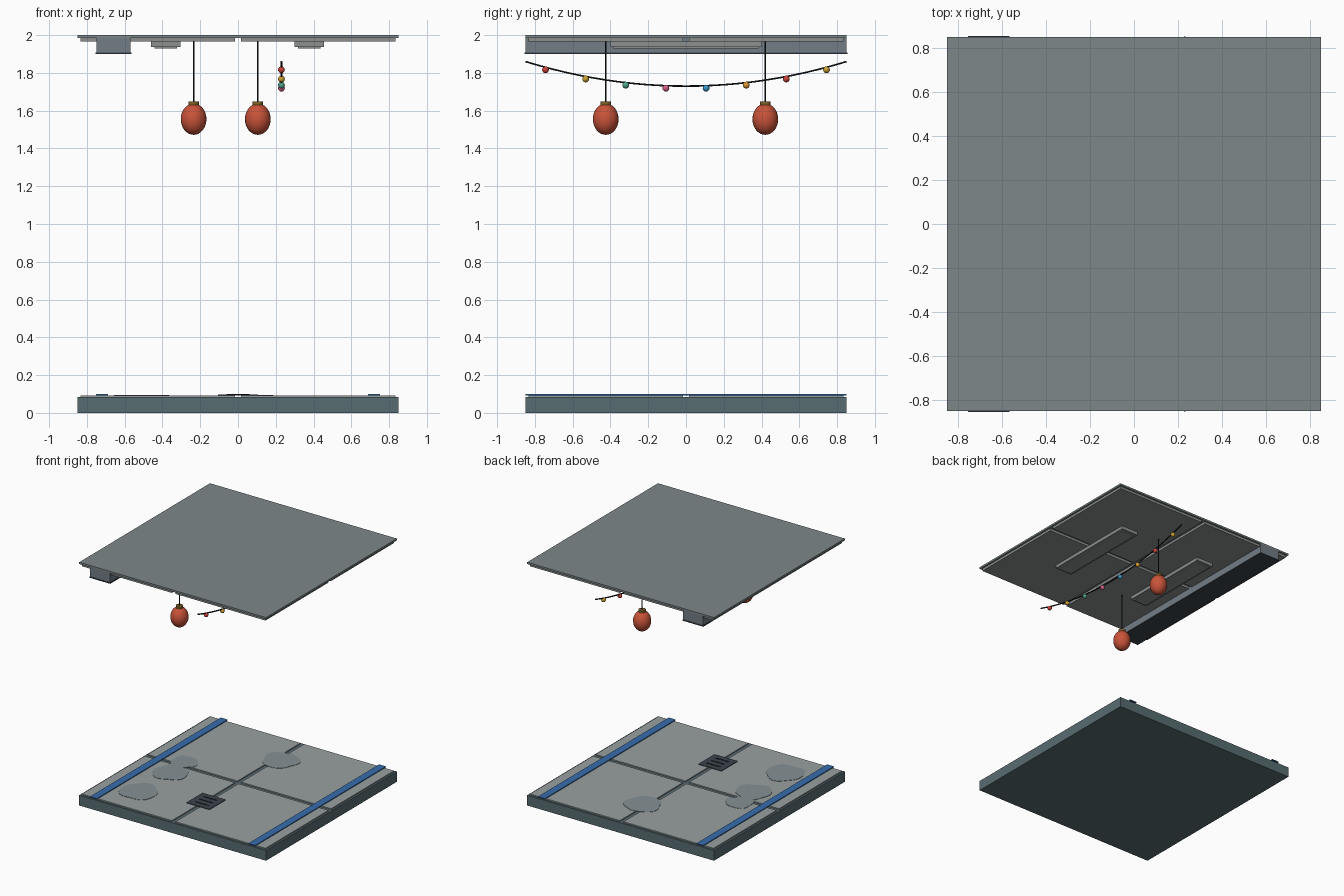
import bpy, math
from mathutils import Vector

if "Cube" in bpy.data.objects:
    bpy.data.objects.remove(bpy.data.objects["Cube"])

def mat(name, r, g, b):
    m = bpy.data.materials.new(name)
    m.diffuse_color = [(c / 255) ** 2.2 for c in (r, g, b)] + [1]
    m.use_nodes = True
    m.node_tree.nodes["Principled BSDF"].inputs["Base Color"].default_value = m.diffuse_color
    return m

SLAB = mat("slab_teal_grey", 88, 108, 112)
CEIL = mat("ceiling_grey", 124, 134, 136)
TILE = mat("tile_grey", 152, 160, 160)
PANEL = mat("panel_grey", 140, 142, 142)
DUCT = mat("duct_grey", 112, 124, 132)
DARK = mat("dark_metal", 62, 70, 78)
BLACK = mat("black", 30, 32, 36)
BLUE = mat("blue", 58, 108, 172)
PUDDLE = mat("puddle_grey", 132, 143, 146)
RED = mat("lantern_red", 200, 84, 60)
BRASS = mat("brass", 130, 100, 45)
BULBS = [mat("bulb_" + n, *c) for n, c in (
    ("red", (205, 70, 60)), ("gold", (205, 160, 50)), ("teal", (80, 165, 140)),
    ("pink", (215, 95, 140)), ("blue", (60, 150, 200)), ("orange", (220, 150, 50)))]

def finish(o, name, m):
    o.name = name
    o.data.materials.append(m)
    return o

def box(name, x0, x1, y0, y1, z0, z1, m):
    bpy.ops.mesh.primitive_cube_add(size=1, location=((x0+x1)/2, (y0+y1)/2, (z0+z1)/2))
    o = bpy.context.object
    o.scale = (x1-x0, y1-y0, z1-z0)
    return finish(o, name, m)

def rod(name, x, y, z0, z1, r, m, n=16):
    bpy.ops.mesh.primitive_cylinder_add(vertices=n, radius=r, depth=z1-z0, location=(x, y, (z0+z1)/2))
    return finish(bpy.context.object, name, m)

def ball(name, loc, rx, rz, m, seg=24, rings=16):
    bpy.ops.mesh.primitive_uv_sphere_add(segments=seg, ring_count=rings, radius=1, location=loc)
    o = bpy.context.object
    o.scale = (rx, rx, rz)
    bpy.ops.object.shade_smooth()
    return finish(o, name, m)

# floor and ceiling slabs, each with four panels split by a cross-shaped groove
box("floor_slab", -.85, .85, -.85, .85, 0, .084, SLAB)
box("ceiling_slab", -.85, .85, -.85, .85, 1.985, 2, CEIL)
for sx in (-1, 1):
    for sy in (-1, 1):
        xs = sorted((sx*.017, sx*.835))
        ys = sorted((sy*.017, sy*.835))
        box("floor_tile", *xs, *ys, .084, .093, TILE)
        box("ceiling_panel", *xs, *ys, 1.965, 1.985, PANEL)

# blue floor strips
for x in (-.72, .72):
    box("floor_strip", x-.031, x+.031, -.85, .85, .093, .1, BLUE)

# drain grate with bars
box("drain_plate", -.105, .105, -.52, -.31, .093, .098, DARK)
for i in (-1, 0, 1):
    box("drain_slot", -.06, .06, -.421+i*.055, -.409+i*.055, .098, .1, BLACK)

# thin puddles with a gently wavy outline
def puddle(x, y, r, phase):
    n = 28
    ring = []
    for i in range(n):
        a = 2*math.pi*i/n
        q = r*(1 + .06*math.sin(3*a+phase) + .04*math.sin(5*a+2*phase))
        ring.append((x+q*math.cos(a), y+q*math.sin(a)))
    verts = [(*p, z) for z in (.0925, .0955) for p in ring]
    faces = [tuple(reversed(range(n))), tuple(range(n, 2*n))]
    faces += [(i, (i+1) % n, n+(i+1) % n, n+i) for i in range(n)]
    me = bpy.data.meshes.new("puddle")
    me.from_pydata(verts, [], faces)
    o = bpy.data.objects.new("puddle", me)
    bpy.context.collection.objects.link(o)
    finish(o, "puddle", PUDDLE)

for args in ((.04, .5, .14, 0), (-.53, .06, .105, 1), (-.51, -.15, .135, 2), (-.51, -.555, .145, 3)):
    puddle(*args)

# air duct with a bottom plate
box("duct", -.75, -.57, -.85, .85, 1.906, 1.985, DUCT)
box("duct_bottom_plate", -.755, -.565, -.854, .854, 1.9, 1.908, DARK)

# ceiling lights
for x in (-.382, .378):
    box("light_housing", x-.078, x+.078, -.4, .4, 1.938, 1.966, PANEL)
    box("light_lens", x-.06, x+.06, -.385, .385, 1.93, 1.938, PANEL)

# hanging lanterns
for x, y in ((-.235, -.425), (.105, .42)):
    rod("lantern_cord", x, y, 1.64, 1.966, .004, BLACK, 8)
    rod("lantern_cap", x, y, 1.628, 1.648, .028, BRASS)
    ball("lantern", (x, y, 1.555), .068, .083, RED)

# sagging light string with coloured bulbs
def sag(y):
    return 1.73 + .13*(y/.85)**2

cu = bpy.data.curves.new("light_string", "CURVE")
cu.dimensions = "3D"
cu.bevel_depth = .005
cu.bevel_resolution = 1
cu.use_fill_caps = True
sp = cu.splines.new("POLY")
sp.points.add(24)
for i, p in enumerate(sp.points):
    y = -.85 + 1.7*i/24
    p.co = (.23, y, sag(y), 1)
string = bpy.data.objects.new("light_string", cu)
bpy.context.collection.objects.link(string)
cu.materials.append(BLACK)
for i, c in enumerate((0, 1, 2, 3, 4, 5, 0, 1)):
    y = -.85 + (i+.5)*1.7/8
    ball("string_bulb", (.23, y, sag(y)-.013), .018, .018, BULBS[c], 12, 8)
